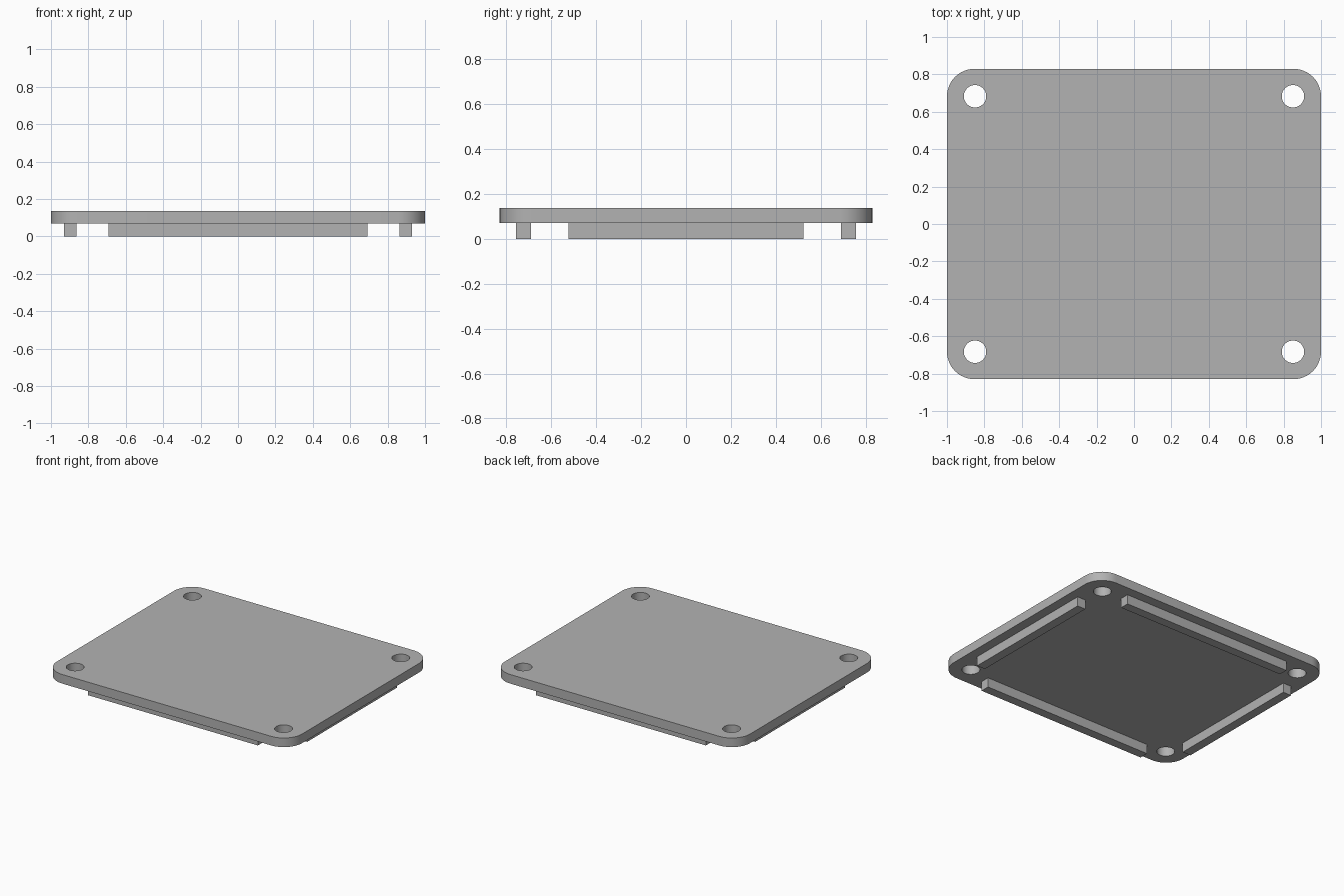
import bpy
import bmesh
from math import cos, sin, pi, radians

cube = bpy.data.objects.get("Cube")
if cube:
    bpy.data.objects.remove(cube, do_unlink=True)

HALF_X, HALF_Y = 1.0, 0.83
BOTTOM, TOP = 0.07, 0.137
CORNER, HOLE = 0.148, 0.06
HOLE_X, HOLE_Y = 0.85, 0.683

grey = bpy.data.materials.new("plain_grey")
grey.use_nodes = True
colour = (0.448, 0.448, 0.448, 1)
grey.diffuse_color = colour
grey.node_tree.nodes["Principled BSDF"].inputs["Base Color"].default_value = colour


def finish(name, bm):
    bmesh.ops.recalc_face_normals(bm, faces=bm.faces)
    mesh = bpy.data.meshes.new(name)
    bm.to_mesh(mesh)
    bm.free()
    mesh.materials.append(grey)
    obj = bpy.data.objects.new(name, mesh)
    bpy.context.collection.objects.link(obj)
    return obj


def arc(cx, cy, radius, start, sweep, steps):
    return [(cx + radius * cos(start + sweep * i / steps),
             cy + radius * sin(start + sweep * i / steps)) for i in range(steps + 1)]


def loop(bm, points):
    verts = [bm.verts.new((x, y, BOTTOM)) for x, y in points]
    return [bm.edges.new((a, b)) for a, b in zip(verts, verts[1:] + verts[:1])]


# Rounded plate with a round screw hole in each corner
bm = bmesh.new()
corners = [(1, 1), (-1, 1), (-1, -1), (1, -1)]
outline = []
for i, (sx, sy) in enumerate(corners):
    outline += arc(sx * (HALF_X - CORNER), sy * (HALF_Y - CORNER),
                   CORNER, i * pi / 2, pi / 2, 12)
edges = loop(bm, outline)
for sx, sy in corners:
    edges += loop(bm, arc(sx * HOLE_X, sy * HOLE_Y, HOLE, 0, 2 * pi, 40)[:-1])
bmesh.ops.triangle_fill(bm, edges=edges, use_beauty=True, use_dissolve=False)
raised = bmesh.ops.extrude_face_region(bm, geom=bm.faces[:], use_keep_orig=True)["geom"]
bmesh.ops.translate(bm, vec=(0, 0, TOP - BOTTOM),
                    verts=[v for v in raised if isinstance(v, bmesh.types.BMVert)])
plate = finish("cover_plate", bm)
bpy.ops.object.select_all(action="DESELECT")
plate.select_set(True)
bpy.context.view_layer.objects.active = plate
bpy.ops.object.shade_smooth_by_angle(angle=radians(30))


# Locating ribs under the four edges
def rib(name, x, y, length_x, length_y):
    bm = bmesh.new()
    bmesh.ops.create_cube(bm, size=1)
    bmesh.ops.scale(bm, vec=(length_x, length_y, BOTTOM), verts=bm.verts)
    bmesh.ops.translate(bm, vec=(x, y, BOTTOM / 2), verts=bm.verts)
    finish(name, bm)


for side, sign in (("left", 1), ("right", -1)):
    rib(side + "_rib", sign * 0.897, 0, 0.067, 1.046)
for side, sign in (("back", 1), ("front", -1)):
    rib(side + "_rib", 0, sign * 0.725, 1.386, 0.067)
